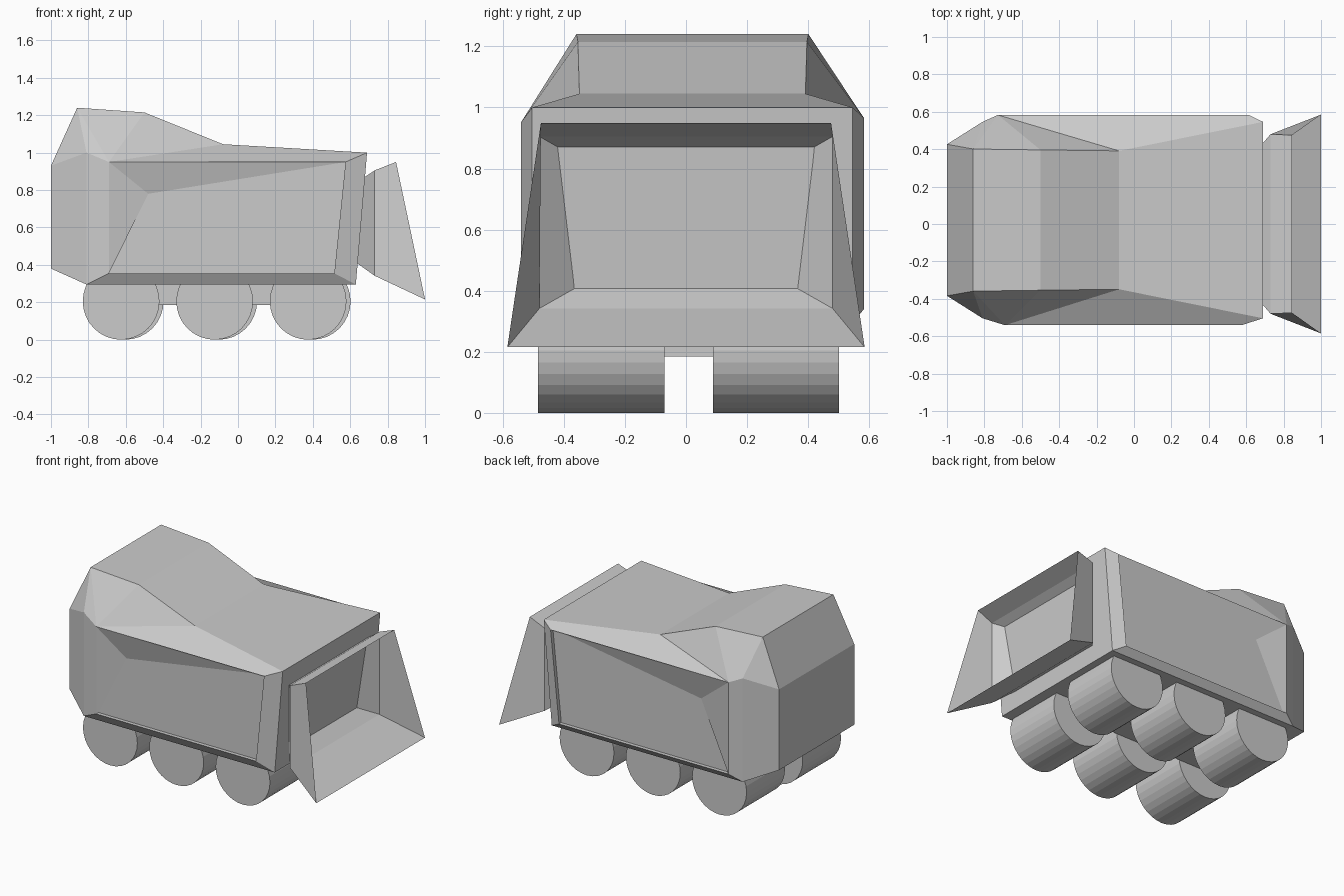
import bpy, bmesh, math

if "Cube" in bpy.data.objects:
    bpy.data.objects.remove(bpy.data.objects["Cube"])


def finish(name, bm):
    mesh = bpy.data.meshes.new(name)
    bm.to_mesh(mesh)
    bm.free()
    obj = bpy.data.objects.new(name, mesh)
    bpy.context.collection.objects.link(obj)
    return obj


# Hull: one side given as named points (x, half width, z), used left and right
HULL = {
    "roof0": (-.86, .38, 1.24), "roof1": (-.5, .375, 1.215),
    "roof2": (-.08, .37, 1.045), "roof3": (.69, .525, 1.0),
    "rear_t": (-1, .405, .93), "rear_b": (-1, .405, .38),
    "shoulder": (-.81, .525, 1.0),
    "sill_r": (-.81, .525, .295), "sill_f": (.63, .525, .295),
    "p_tl": (-.69, .562, .95), "p_tr": (.575, .562, .95),
    "p_br": (.515, .562, .355), "p_bl": (-.69, .562, .355),
    "i_tl": (-.48, .537, .78), "i_tr": (.575, .537, .95),
    "i_br": (.515, .537, .355), "i_bl": (-.69, .537, .355),
}
SIDE_FACES = [
    "rear_t shoulder sill_r rear_b", "roof0 shoulder rear_t",
    "roof0 p_tl shoulder", "roof0 roof1 p_tl", "roof1 roof2 p_tl",
    "roof2 roof3 p_tr p_tl", "shoulder p_tl p_bl sill_r",
    "roof3 sill_f p_br p_tr", "sill_r p_bl p_br sill_f",
    # recessed panel
    "p_tl p_tr i_tr i_tl", "p_tr p_br i_br i_tr", "p_br p_bl i_bl i_br",
    "p_bl p_tl i_tl i_bl", "i_tl i_tr i_br i_bl",
]
SPINE = ["rear_b", "rear_t", "roof0", "roof1", "roof2", "roof3", "sill_f", "sill_r"]

bm = bmesh.new()
sides = []
for s in (-1, 1):
    pts = {}
    for key, (x, y, z) in HULL.items():
        if s > 0 and key[:2] in ("p_", "i_"):   # far panel is slightly larger
            x, z = -.06 + (x + .06) * 1.06, .65 + (z - .65) * 1.05
        pts[key] = bm.verts.new((x, .021 + s * y, z))
    for f in SIDE_FACES:
        bm.faces.new([pts[k] for k in f.split()])
    sides.append(pts)
# Strips across the hull joining both sides
for a, b in zip(SPINE, SPINE[1:] + SPINE[:1]):
    bm.faces.new((sides[0][a], sides[0][b], sides[1][b], sides[1][a]))
bmesh.ops.recalc_face_normals(bm, faces=bm.faces)
finish("hull", bm)

# Bucket: three rings (back plate, middle, rim) as top and bottom corner pairs
RINGS = [((.67, .41, .865), (.635, .36, .41)),
         ((.73, .48, .905), (.73, .48, .342)),
         ((.845, .475, .95), (1, .585, .215))]
bm = bmesh.new()
loops = []
for (tx, ty, tz), (bx, by, bz) in RINGS:
    loops.append([bm.verts.new(p) for p in
                  ((tx, -ty, tz), (tx, ty, tz), (bx, by, bz), (bx, -by, bz))])
bm.faces.new(loops[0])
for lo, hi in zip(loops, loops[1:]):
    for i in range(4):
        j = (i + 1) % 4
        bm.faces.new((lo[i], lo[j], hi[j], hi[i]))
bmesh.ops.recalc_face_normals(bm, faces=bm.faces)
finish("bucket", bm)

# Six drum wheels
for side, y, shift in (("near", -.2775, 0), ("far", .295, .022)):
    for i in range(3):
        bpy.ops.mesh.primitive_cylinder_add(
            vertices=32, radius=.205, depth=.413,
            location=(-.625 + .5 * i + shift, y, .205),
            rotation=(math.pi / 2, 0, 0))
        bpy.context.object.name = f"{side}_wheel_{i + 1}"

# Chassis beam between the wheels
bpy.ops.mesh.primitive_cube_add(size=1, location=(-.115, .01, .245))
beam = bpy.context.object
beam.name = "chassis_beam"
beam.scale = (1.0, .16, .12)
